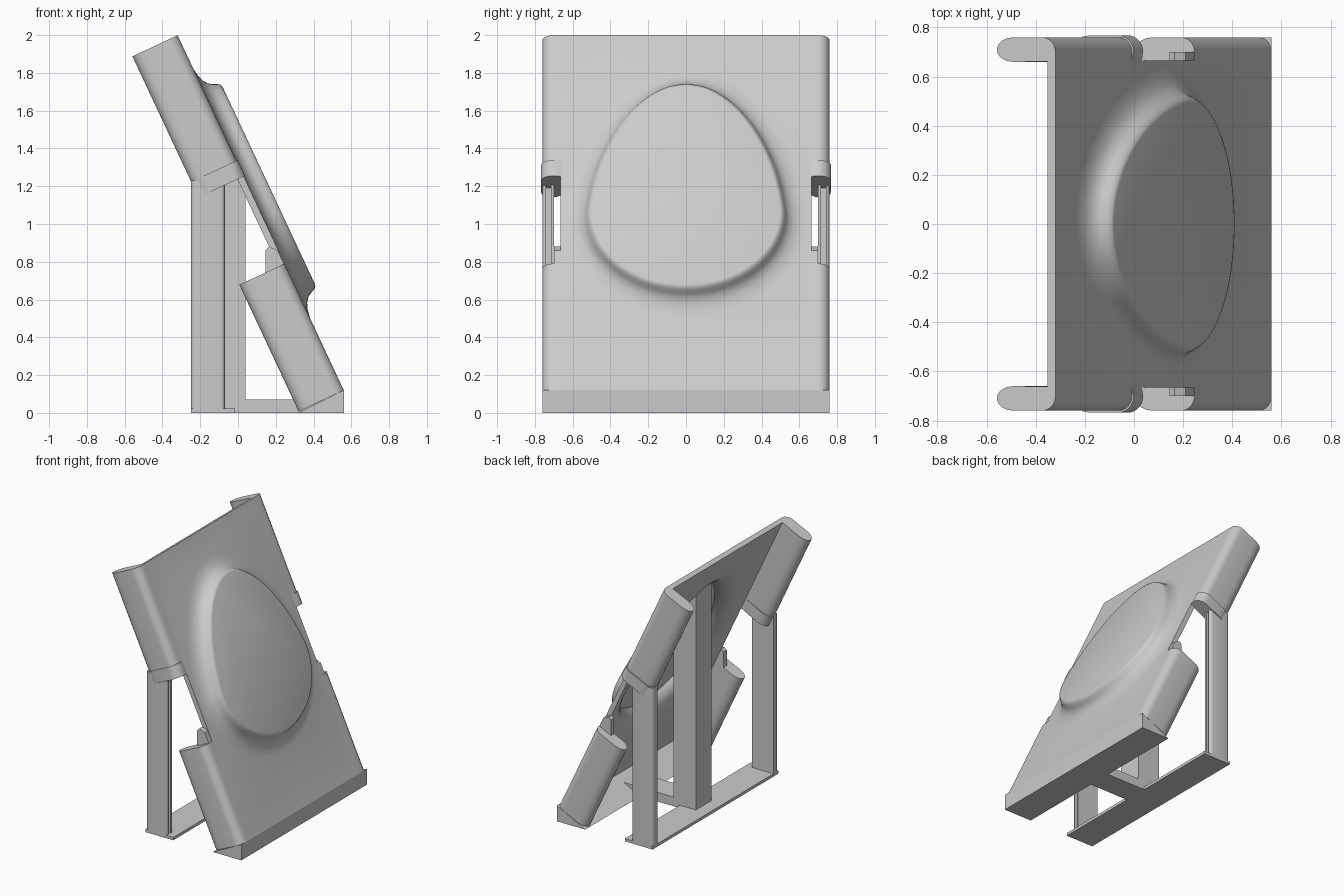
import bpy, bmesh
from math import sin, cos, pi, radians
from mathutils import Vector

if "Cube" in bpy.data.objects:
    bpy.data.objects.remove(bpy.data.objects["Cube"])

grey = bpy.data.materials.new("plain grey")
grey.use_nodes = True
colour = (0.6, 0.6, 0.6, 1)
grey.diffuse_color = colour
grey.node_tree.nodes["Principled BSDF"].inputs["Base Color"].default_value = colour

# Leaning frame: u runs up the panel, h stands out from its face
BASE = Vector((0.56, 0, 0.12))
UP = Vector((-0.88, 0, 1.88)).normalized()
OUT = Vector((1.88, 0, 0.88)).normalized()
LENGTH = 2.075


def lean(u, y, h):
    return BASE + UP * u + OUT * h + Vector((0, y, 0))


def finish(name, bm, mirror=False, solid=0):
    mesh = bpy.data.meshes.new(name)
    bm.to_mesh(mesh)
    bm.free()
    mesh.materials.append(grey)
    obj = bpy.data.objects.new(name, mesh)
    bpy.context.collection.objects.link(obj)
    bpy.ops.object.select_all(action='DESELECT')
    obj.select_set(True)
    bpy.context.view_layer.objects.active = obj
    if solid:
        mod = obj.modifiers.new("thickness", 'SOLIDIFY')
        mod.thickness = solid
        mod.offset = -1
        bpy.ops.object.modifier_apply(modifier=mod.name)
    if mirror:
        mod = obj.modifiers.new("mirror", 'MIRROR')
        mod.use_axis = (False, True, False)
        mod.use_mirror_merge = False
        bpy.ops.object.modifier_apply(modifier=mod.name)
    bpy.ops.object.shade_smooth_by_angle(angle=radians(35))
    return obj


def prism(name, points, place, a, b, mirror=False):
    """Sweep a flat outline from a to b, placed by place(p, q, t)."""
    bm = bmesh.new()
    ends = [[bm.verts.new(place(p, q, t)) for p, q in points] for t in (a, b)]
    for ring in ends:
        bm.faces.new(ring)
    n = len(points)
    for i in range(n):
        j = (i + 1) % n
        bm.faces.new((ends[0][i], ends[0][j], ends[1][j], ends[1][i]))
    bmesh.ops.recalc_face_normals(bm, faces=bm.faces)
    return finish(name, bm, mirror)


def side(x, z, y):
    return Vector((x, y, z))


def upright(x, y, z):
    return Vector((x, y, z))


def leaning(y, h, u):
    return lean(u, y, h)


def arc(cx, cy, rx, ry, start, stop, steps=8):
    angles = [radians(start + (stop - start) * i / steps) for i in range(steps + 1)]
    return [(cx + rx * cos(a), cy + ry * sin(a)) for a in angles]


# Panel: thin sheet with an embossed egg-shaped boss, hollow behind
def egg(a, grow):
    tall = 0.74 if sin(a) > 0 else 0.44
    y = (0.51 * (1 - 0.13 * max(sin(a), 0)) + grow) * cos(a)
    return 1.0 + (tall + grow) * sin(a), y


bm = bmesh.new()
COUNT = 96
steps = [(-0.012, 0.1), (0, 0.096), (0.012, 0.08), (0.022, 0.058), (0.035, 0.038),
         (0.06, 0.02), (0.095, 0.007), (0.14, 0)]
rings = []
for grow, h in steps:
    ring = []
    for i in range(COUNT):
        u, y = egg(2 * pi * i / COUNT, grow)
        ring.append(bm.verts.new(lean(u, y, h)))
    rings.append(ring)
plateau = bm.faces.new(rings[0])
for inner, outer in zip(rings, rings[1:]):
    for i in range(COUNT):
        j = (i + 1) % COUNT
        bm.faces.new((inner[i], inner[j], outer[j], outer[i]))
W = 0.665
corners = [bm.verts.new(lean(u, y, 0)) for u, y in ((0, -W), (0, W), (LENGTH, W), (LENGTH, -W))]
edges = [bm.edges.new((corners[i], corners[(i + 1) % 4])) for i in range(4)]
edges += [bm.edges.get((rings[-1][i], rings[-1][(i + 1) % COUNT])) for i in range(COUNT)]
bmesh.ops.triangle_fill(bm, edges=edges, use_beauty=True, normal=OUT)
bmesh.ops.recalc_face_normals(bm, faces=bm.faces)
plateau.normal_update()
if plateau.normal.dot(OUT) < 0:
    bmesh.ops.reverse_faces(bm, faces=bm.faces)
finish("panel", bm, solid=0.036)


# Rounded side grips, above and below the side notch
def grip_section(extra=0):
    pts = [(W - 0.003, 0)]
    pts += arc(0.70, -0.06, 0.06 + extra, 0.06 + extra, 90, 0)
    pts += arc(0.71, -0.19, 0.05 + extra, 0.074, 0, -180)
    return pts


prism("upper_grip", grip_section(), leaning, 1.335, LENGTH, mirror=True)
prism("lower_grip", grip_section(), leaning, 0, 0.74, mirror=True)
prism("grip_band", grip_section(0.008), leaning, 1.25, 1.342, mirror=True)

# Small catch at the lower end of each notch
prism("notch_catch", [(0.145, 0.72), (0.145, 0.86), (0.165, 0.88), (0.21, 0.86), (0.265, 0.74)],
      side, 0.66, 0.70, mirror=True)

# Rear legs: rounded outside, grooved on the inner edge
leg = [(-0.07, 0.70), (-0.07, 0.715), (-0.10, 0.715), (-0.10, 0.745), (-0.07, 0.745)]
leg += arc(-0.09, 0.74, 0.02, 0.02, 0, 90, 4)
leg += arc(-0.22, 0.73, 0.03, 0.03, 90, 180, 5) + [(-0.25, 0.70)]
prism("rear_leg", leg, upright, 0.01, 1.23, mirror=True)

# Base: rear strip, centre beam and wedge-shaped front foot
prism("rear_strip", [(-0.25, 0), (-0.015, 0), (-0.015, 0.022), (-0.25, 0.022)], side, -0.76, 0.76)
prism("centre_beam", [(-0.1, 0), (0.46, 0), (0.46, 0.07), (-0.1, 0.07)], side, -0.095, 0.095)
prism("front_foot", [(0.32, 0), (0.56, 0), (0.56, 0.12)], side, -0.76, 0.76)

# Central post, cut on a slant to meet the back of the panel
prism("centre_post", [(-0.15, 0), (0.04, 0), (0.04, 1.33), (-0.15, 1.73)], side, -0.095, 0.095)
